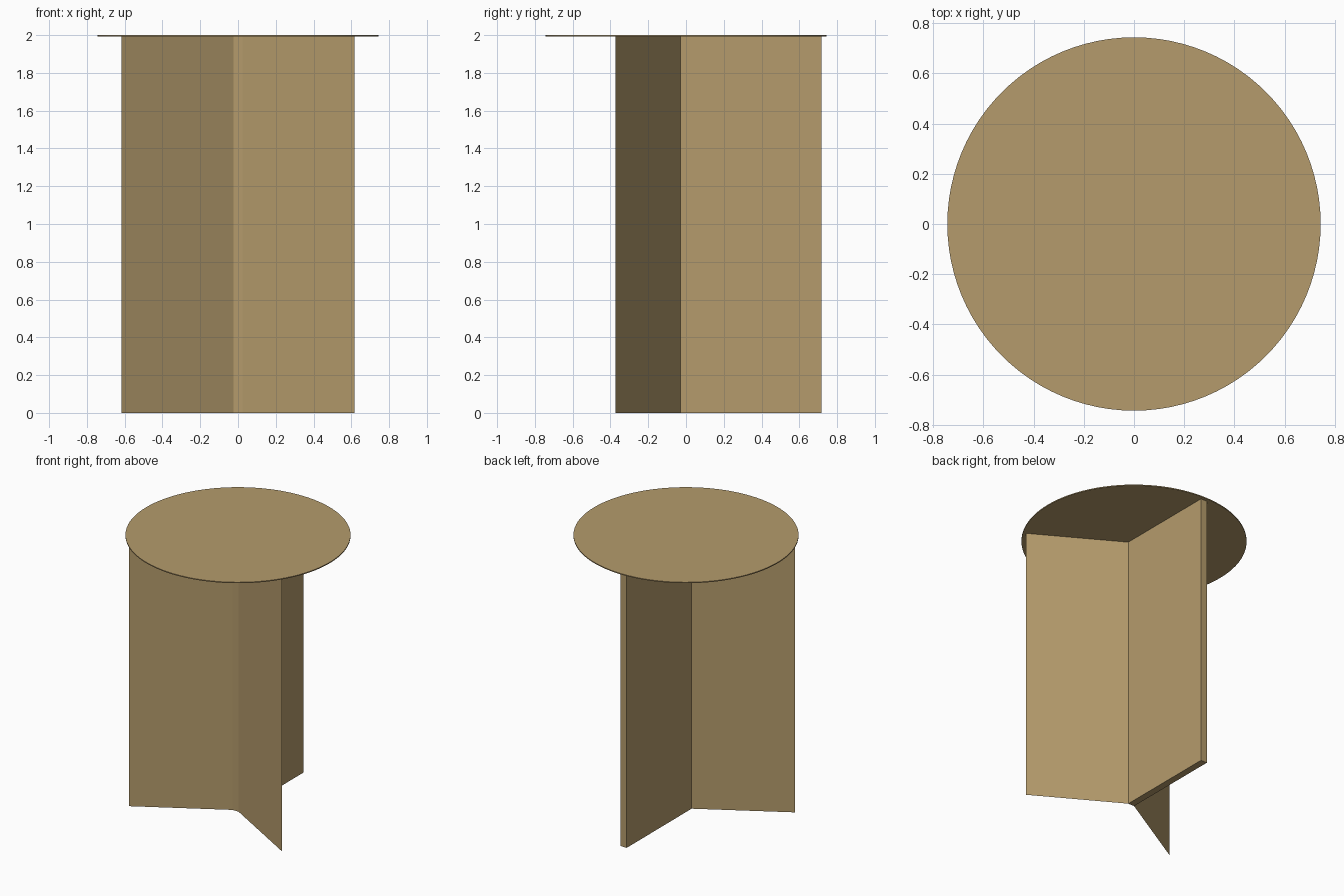
import bpy, bmesh

if "Cube" in bpy.data.objects:
    bpy.data.objects.remove(bpy.data.objects["Cube"])

TOP = 1.993      # height of the legs, underside of the top
wood = bpy.data.materials.new("wood")
wood.diffuse_color = (0.46, 0.33, 0.15, 1)
wood.use_nodes = True
wood.node_tree.nodes["Principled BSDF"].inputs["Base Color"].default_value = wood.diffuse_color


def finish(name, bm):
    bmesh.ops.recalc_face_normals(bm, faces=bm.faces[:])
    me = bpy.data.meshes.new(name)
    bm.to_mesh(me)
    bm.free()
    me.materials.append(wood)
    ob = bpy.data.objects.new(name, me)
    bpy.context.collection.objects.link(ob)
    return ob


def extrude_up(name, points, closed):
    """Raise a plan outline from the floor to the underside of the top."""
    bm = bmesh.new()
    verts = [bm.verts.new((x, y, 0)) for x, y in points]
    if closed:
        geom = [bm.faces.new(verts)]
    else:
        geom = [bm.edges.new(verts)]
    ext = bmesh.ops.extrude_face_region(bm, geom=geom, use_keep_orig=True) if closed \
        else bmesh.ops.extrude_edge_only(bm, edges=geom)
    moved = [g for g in ext["geom"] if isinstance(g, bmesh.types.BMVert)]
    bmesh.ops.translate(bm, verts=moved, vec=(0, 0, TOP))
    return finish(name, bm)


# Thick rear leg panel
extrude_up("rear_leg_panel",
           [(-0.025, -0.029), (0.025, -0.029), (0.025, 0.718), (-0.025, 0.718)], True)

# Two thin front leg panels, splayed at 120 degrees from the rear one
for side, name in ((-1, "left_leg_panel"), (1, "right_leg_panel")):
    extrude_up(name, [(side * 0.025, -0.029), (side * 0.617, -0.373)], False)

# Thin round table top
bm = bmesh.new()
bmesh.ops.create_cone(bm, cap_ends=True, segments=96, radius1=0.743, radius2=0.743,
                      depth=2 - TOP)
bmesh.ops.translate(bm, verts=bm.verts[:], vec=(0, 0, (2 + TOP) / 2))
top = finish("table_top", bm)
bpy.context.view_layer.objects.active = top
top.select_set(True)
bpy.ops.object.shade_smooth_by_angle()
